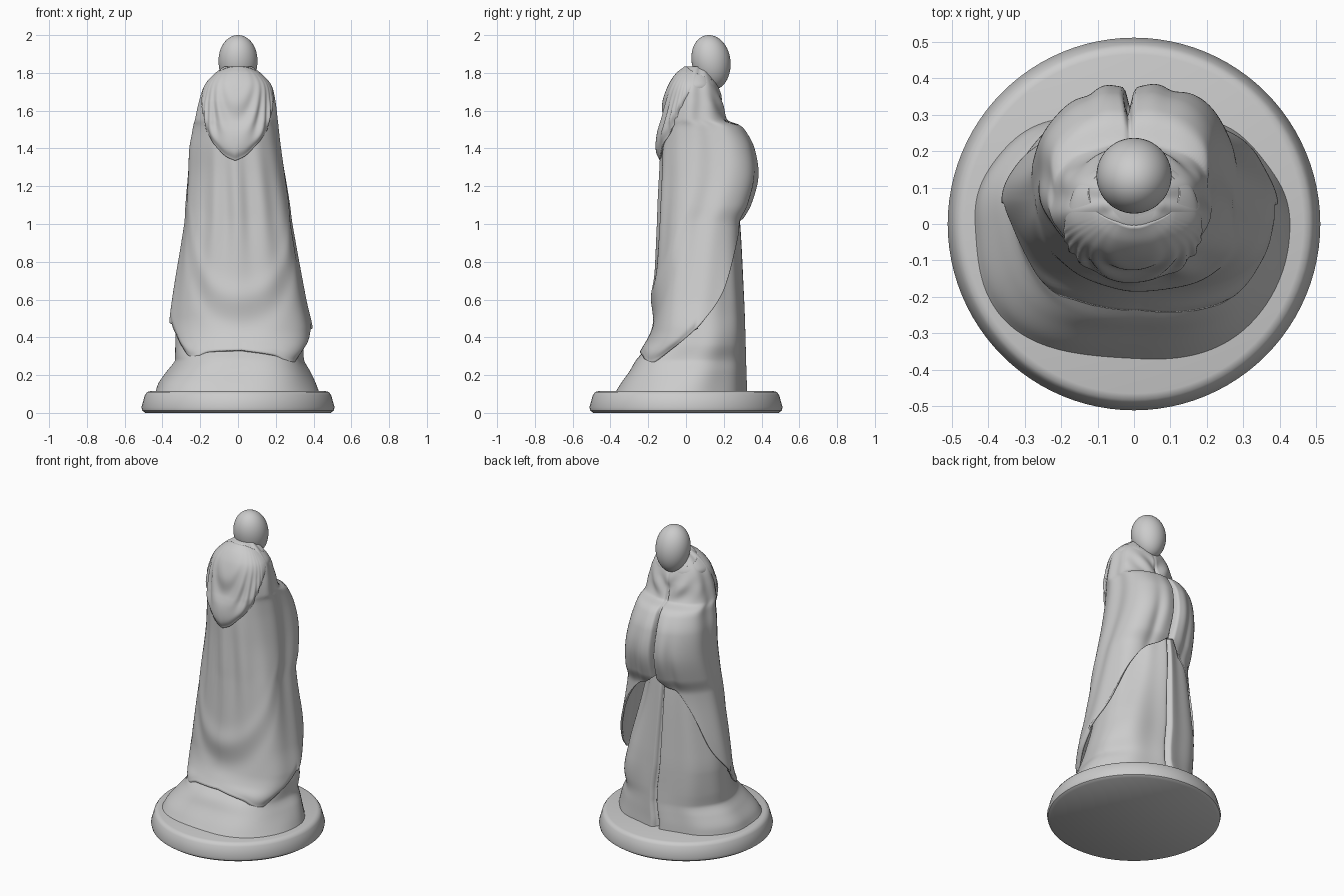
import bpy, bmesh, math
from math import sin, cos, pi, exp, radians

if "Cube" in bpy.data.objects:
    bpy.data.objects.remove(bpy.data.objects["Cube"])


def interp(table, z):
    """Smooth interpolation of rows (key, v1, v2, ...) at key z."""
    n = len(table)
    if z <= table[0][0]:
        return table[0][1:]
    if z >= table[-1][0]:
        return table[-1][1:]
    i = max(k for k in range(n - 1) if table[k][0] <= z)
    a, b = table[i], table[i + 1]
    p, q = table[max(i - 1, 0)], table[min(i + 2, n - 1)]
    h = b[0] - a[0]
    t = (z - a[0]) / h
    out = []
    for k in range(1, len(a)):
        d = (b[k] - a[k]) / h
        m0 = (b[k] - p[k]) / (b[0] - p[0])
        m1 = (q[k] - a[k]) / (q[0] - a[0])
        m0 = max(min(m0, 3 * abs(d)), -3 * abs(d))
        m1 = max(min(m1, 3 * abs(d)), -3 * abs(d))
        out.append((2*t**3 - 3*t*t + 1) * a[k] + (t**3 - 2*t*t + t) * h * m0
                   + (3*t*t - 2*t**3) * b[k] + (t**3 - t*t) * h * m1)
    return out


def bump(x, c, w):
    return exp(-((x - c) / w) ** 2)


# Corner squareness by height: (+x+y), (-x+y), (-x-y), (+x-y)
square_rows = [(0.11, 2.3, 2.3, 2.3, 2.3), (0.3, 2.4, 2.3, 2.1, 2.4), (0.5, 3.4, 2.3, 1.75, 2.5),
               (1.3, 3.6, 2.4, 1.75, 2.5), (1.5, 3.0, 2.5, 1.9, 2.4), (1.65, 2.3, 2.3, 2.2, 2.3)]


def section(table, z, a, off=0.0):
    """Point on the body outline; angle 0 looks to +y, 90 degrees to +x."""
    xl, xr, yb, yf = interp(table, z)
    cx, cy = (xl + xr) / 2, (yb + yf) / 2
    s, c = sin(a), cos(a)
    n = interp(square_rows, z)[(0 if s >= 0 else 1) if c >= 0 else (3 if s >= 0 else 2)]
    # superellipse in polar form keeps the vertex spacing even
    r = (abs(s) ** n + abs(c) ** n) ** (-1 / n)
    return cx + s * r * ((xr - xl) / 2 + off), cy + c * r * ((yf - yb) / 2 + off)


def drape(name, table, hem, top, fold, nu=200, nv=110, thick=0.0, cap=True):
    bm = bmesh.new()
    rows = []
    for j in range(nv + 1):
        row = []
        for i in range(nu):
            a = -pi + 2 * pi * i / nu
            lo, hi = hem(a), top(a)
            z = lo + (hi - lo) * j / nv
            x, y = section(table, z, a, fold(a, z, z - lo))
            row.append(bm.verts.new((x, y, z)))
        rows.append(row)
    for r0, r1 in zip(rows, rows[1:]):
        for i in range(nu):
            k = (i + 1) % nu
            bm.faces.new((r0[k], r0[i], r1[i], r1[k]))
    if cap:
        bm.faces.new(rows[-1])
    bmesh.ops.recalc_face_normals(bm, faces=bm.faces)
    me = bpy.data.meshes.new(name)
    bm.to_mesh(me)
    bm.free()
    me.shade_smooth()
    ob = bpy.data.objects.new(name, me)
    bpy.context.collection.objects.link(ob)
    if thick:
        m = ob.modifiers.new("thickness", 'SOLIDIFY')
        m.thickness = thick
        m.offset = -1
    return ob


# Round base with a bevelled rim
profile = [(0.49, 0), (0.507, 0.012), (0.511, 0.03), (0.493, 0.095), (0.482, 0.11), (0.465, 0.115)]
bm = bmesh.new()
rings = [[bm.verts.new((r * cos(2*pi*i/96), r * sin(2*pi*i/96), z)) for i in range(96)] for r, z in profile]
for r0, r1 in zip(rings, rings[1:]):
    for i in range(96):
        k = (i + 1) % 96
        bm.faces.new((r0[i], r0[k], r1[k], r1[i]))
bm.faces.new(rings[0][::-1])
bm.faces.new(rings[-1])
me = bpy.data.meshes.new("base")
bm.to_mesh(me)
bm.free()
base = bpy.data.objects.new("base", me)
bpy.context.collection.objects.link(base)
bpy.context.view_layer.objects.active = base
base.select_set(True)
bpy.ops.object.shade_smooth_by_angle(angle=radians(40))

# Egg-shaped head
bpy.ops.mesh.primitive_uv_sphere_add(segments=48, ring_count=32, radius=1)
head = bpy.context.object
head.name = "head"
for v in head.data.vertices:
    t = v.co.z
    w = 0.103 * (1 + 0.05 * t)
    v.co = (v.co.x * w, 0.133 + v.co.y * w - 0.012 * t, 1.856 + 0.144 * t)
head.data.shade_smooth()

# Under robe with a spreading train and a front opening
robe_rows = [(0.11, -.44, .425, -.375, .32), (0.16, -.42, .405, -.345, .318), (0.22, -.375, .378, -.305, .316),
             (0.28, -.33, .348, -.27, .314), (0.36, -.33, .345, -.20, .312), (0.5, -.33, .315, -.165, .308),
             (0.6, -.32, .295, -.155, .304), (1.0, -.25, .19, -.10, .283), (1.2, -.22, .16, -.06, .26)]


def robe_fold(a, z, d):
    front = bump(a, 0, 1.0)
    seam = -0.04 * bump(a, 0, 0.035)
    pleats = 0.007 * cos(9 * a) * front
    low = 0.008 * sin(5 * a + 6 * z) * (1 - front) * bump(z, 0.2, 0.15)
    corner = -0.05 * bump(a, 0.8, 0.4) * bump(z, 0.9, 0.45)
    return seam + pleats + low + corner


drape("robe", robe_rows, lambda a: 0.11, lambda a: 1.2, robe_fold)

# Cloak hung over the folded arms, hem high in front and low behind
cloak_rows = [(0.22, -.36, .375, -.30, .32), (0.28, -.328, .358, -.28, .315), (0.33, -.335, .372, -.25, .312),
              (0.38, -.35, .388, -.21, .31), (0.45, -.356, .386, -.185, .31),
              (0.6, -.34, .352, -.17, .307), (1.0, -.28, .28, -.142, .29), (1.1, -.275, .268, -.138, .335),
              (1.25, -.265, .245, -.132, .37), (1.4, -.255, .222, -.127, .352), (1.49, -.237, .21, -.12, .31),
              (1.525, -.230, .206, -.115, .275), (1.55, -.222, .203, -.11, .212), (1.66, -.195, .188, -.095, .188),
              (1.74, -.165, .165, -.07, .16), (1.80, -.11, .11, -.03, .13), (1.835, -.06, .06, .005, .11)]
hem_rows = [(0, 1.10), (14, 1.04), (28, 1.0), (42, .88), (62, .64), (84, .50), (105, .40), (128, .28),
            (150, .315), (180, .335)]


def cloak_hem(a):
    return interp(hem_rows, abs(math.degrees(a)))[0] - 0.02 * sin(a) * abs(sin(a / 2))


def cloak_fold(a, z, d):
    f = abs(a)
    back = pi - f
    arm = bump(z, 1.27, 0.24)
    slit = -0.06 * bump(a, 0, 0.04) * min(1, arm * 1.3)
    cuff = -0.012 * bump(f, 0.45, 0.10) * bump(z, 1.12, 0.2) + 0.010 * bump(f, 0.25, 0.14) * arm
    # long pleats on the back, slanting folds on the sides
    pleat = 0.009 * cos(13 * back) * bump(back, 0, 0.75) * bump(z, 1.1, 0.33)
    side = 0.006 * sin(8 * f + 4 * z) * bump(f, 1.5, 0.6)
    # swag folds near the bottom of the back
    u = z - 0.62 - 0.30 * min(back, 1.3) ** 2
    swag = (0.012 * bump(u, 0, 0.07) - 0.010 * bump(u, -0.15, 0.07)) * bump(back, 0, 0.8)
    neck = 0.008 * sin(38 * (z - 0.25 * f)) * bump(f, 0, 0.8) * bump(z, 1.63, 0.07)
    tuck = -0.012 * bump(d, 0, 0.03) * (f > 1.6)
    return 0.004 + slit + cuff + pleat + side + swag + neck + tuck


drape("cloak", cloak_rows, cloak_hem, lambda a: 1.835, cloak_fold, nu=240, nv=130, thick=0.012)

# Lowered hood hanging to a point on the back, running round as a collar
hood_rows = [(0, 1.335), (12, 1.36), (24, 1.41), (38, 1.47), (52, 1.55), (68, 1.63), (88, 1.69), (115, 1.70),
             (180, 1.68)]
top_rows = [(0, 1.835), (40, 1.83), (90, 1.80), (180, 1.735)]


def from_back(a):
    return 180 - abs(math.degrees(a))


def hood_fold(a, z, d):
    back = pi - abs(a)
    rear = bump(back, 0, 1.1)
    body = 0.005 + 0.018 * rear * (1 + bump(z, 1.46, 0.10) * 0.3)
    hang = 0.007 * bump(d, 0.06, 0.05) * rear
    # nested deep U-shaped folds
    u = 1.40 + 0.8 * min(back, 1.2) ** 2
    nest = 0.007 * sin(30 * (z - u)) * bump(z, 1.55, 0.15) * rear
    tuck = -0.014 * bump(d, 0, 0.025)
    lip = -0.012 * bump(z, 1.84, 0.03)
    return body + hang + nest + tuck + lip


drape("hood", cloak_rows, lambda a: interp(hood_rows, from_back(a))[0],
      lambda a: interp(top_rows, from_back(a))[0], hood_fold, nu=200, nv=80, thick=0.008, cap=False)
